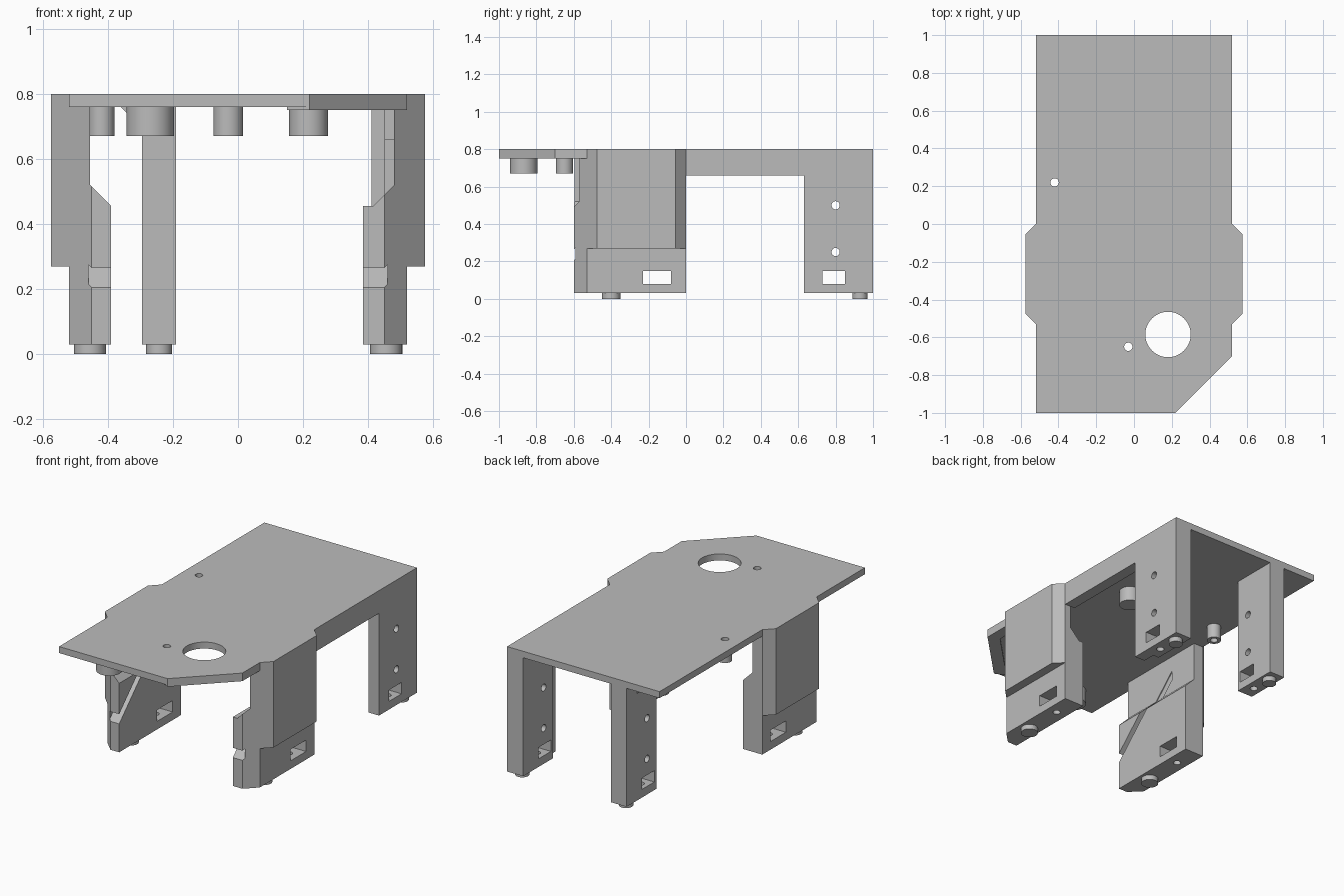
import bpy, bmesh, math
from mathutils import Vector, Matrix

if "Cube" in bpy.data.objects:
    bpy.data.objects.remove(bpy.data.objects["Cube"], do_unlink=True)

GREY = (0.5, 0.5, 0.5, 1)
mat = bpy.data.materials.new("plain grey")
mat.use_nodes = True
mat.diffuse_color = GREY
mat.node_tree.nodes["Principled BSDF"].inputs["Base Color"].default_value = GREY

TOP, UNDER, FLOOR = 0.8, 0.76, 0.03
PLACE = {
    "x": lambda a, b, t: (t, a, b),
    "y": lambda a, b, t: (a, t, b),
    "z": lambda a, b, t: (a, b, t),
}


def finish(name, bm):
    bmesh.ops.recalc_face_normals(bm, faces=bm.faces)
    mesh = bpy.data.meshes.new(name)
    bm.to_mesh(mesh)
    bm.free()
    mesh.materials.append(mat)
    obj = bpy.data.objects.new(name, mesh)
    bpy.context.collection.objects.link(obj)
    return obj


def prism(name, outline, axis, lo, hi):
    """Extrude a flat outline along an axis."""
    bm = bmesh.new()
    face = bm.faces.new([bm.verts.new(PLACE[axis](a, b, lo)) for a, b in outline])
    moved = bmesh.ops.extrude_face_region(bm, geom=[face])["geom"]
    shift = Vector(PLACE[axis](0, 0, hi - lo))
    bmesh.ops.translate(bm, vec=shift, verts=[g for g in moved if isinstance(g, bmesh.types.BMVert)])
    return finish(name, bm)


def box(name, x, y, z):
    return prism(name, [(x[0], y[0]), (x[1], y[0]), (x[1], y[1]), (x[0], y[1])], "z", *z)


def rod(name, a, b, r, axis, lo, hi, sides=40):
    ring = [(a + r * math.cos(math.tau * i / sides), b + r * math.sin(math.tau * i / sides))
            for i in range(sides)]
    return prism(name, ring, axis, lo, hi)


def boolean(obj, other, mode="DIFFERENCE"):
    mod = obj.modifiers.new("cut", "BOOLEAN")
    mod.operation, mod.object, mod.solver = mode, other, "EXACT"
    bpy.context.view_layer.objects.active = obj
    bpy.ops.object.modifier_apply(modifier=mod.name)
    bpy.data.objects.remove(other, do_unlink=True)


def smooth(obj):
    bpy.ops.object.select_all(action="DESELECT")
    obj.select_set(True)
    bpy.context.view_layer.objects.active = obj
    bpy.ops.object.shade_smooth_by_angle(angle=math.radians(25))


# Top plate with flared sides and one clipped corner
right_edge = [(0.22, -1), (0.52, -0.7), (0.52, -0.53), (0.575, -0.475), (0.575, -0.055), (0.52, 0), (0.52, 1)]
left_edge = [(-0.52, 1), (-0.52, 0), (-0.575, -0.055), (-0.575, -0.475), (-0.52, -0.53), (-0.52, -1)]
plate = prism("top_plate", right_edge + left_edge, "z", UNDER, TOP)
boolean(plate, rod("cut", 0.18, -0.585, 0.12, "z", 0.6, 1, 64))
for x, y in [(-0.42, 0.22), (-0.03, -0.65)]:
    boolean(plate, rod("cut", x, y, 0.022, "z", 0.6, 1, 24))
smooth(plate)

# Thin rim below the clipped corner
prism("corner_rim", [(0.22, -1), (0.52, -0.7), (0.52, -0.53), (0.45, -0.6), (0.45, -0.67), (0.15, -0.97)],
      "z", 0.75, UNDER)

# Round bosses below the plate
for name, x, y, r, bore in [("rear_left_boss", 0.217, 0.22, 0.06, 0), ("rear_right_boss", -0.42, 0.22, 0.04, 0.022),
                            ("front_boss", -0.03, -0.65, 0.046, 0.022), ("front_corner_boss", -0.27, -0.868, 0.073, 0)]:
    boss = rod(name, x, y, r, "z", 0.67, UNDER)
    if bore:
        boolean(boss, rod("cut", x, y, bore, "z", 0.5, 1, 24))
    smooth(boss)

# Front side walls: stepped section trimmed by a chamfered plan
ledges = {1: [(0.48, UNDER), (0.48, 0.52), (0.415, 0.455), (0.385, 0.455)],
          -1: [(0.455, UNDER), (0.455, 0.52), (0.39, 0.455)]}
for side, name in [(1, "left"), (-1, "right")]:
    inner = ledges[side]
    section = [(inner[-1][0], FLOOR), (0.52, FLOOR), (0.52, 0.27), (0.575, 0.27), (0.575, UNDER)] + inner
    plan = [(0.3, -0.6), (0.45, -0.6), (0.6, -0.45), (0.6, -0.08), (0.52, 0), (0.3, 0)]
    wall = prism(name + "_front_wall", [(side * x, z) for x, z in section], "y", -0.7, 0.1)
    boolean(wall, prism("trim", [(side * x, y) for x, y in plan], "z", -0.1, 1), "INTERSECT")
    # Diagonal groove on the inner face
    groove = [(-0.7, 0.105), (-0.2, 0.605), (-0.2, 0.665), (-0.7, 0.165)]
    boolean(wall, prism("cut", groove, "x", *sorted((side * 0.3, side * 0.46))))
    # Window and the small hole below it
    boolean(wall, box("cut", sorted((side * 0.3, side * 0.7)), (-0.23, -0.08), (0.08, 0.15)))
    boolean(wall, rod("cut", side * 0.455, -0.155, 0.022, "z", -0.1, 0.1, 24))
    smooth(wall)
    smooth(rod(name + "_front_foot", side * 0.455, -0.4, 0.049, "z", 0, FLOOR))

# Rear legs, the left one with a thinner front flange
left_plan = [(0.41, 1), (0.41, 0.71), (0.45, 0.71), (0.45, 0.63), (0.52, 0.63), (0.52, 1)]
right_plan = [(-0.295, 1), (-0.295, 0.71), (-0.19, 0.71), (-0.19, 1)]
for name, plan, x in [("left", left_plan, 0.465), ("right", right_plan, -0.243)]:
    leg = prism(name + "_rear_leg", plan, "z", FLOOR, UNDER)
    for z in (0.25, 0.5):
        boolean(leg, rod("cut", 0.8, z, 0.022, "x", -0.7, 0.7, 24))
    boolean(leg, box("cut", (-0.7, 0.7), (0.73, 0.85), (0.08, 0.15)))
    boolean(leg, rod("cut", x, 0.79, 0.022, "z", -0.1, 0.1, 24))
    smooth(leg)
    smooth(rod(name + "_rear_foot", x, 0.93, 0.04, "z", 0, FLOOR))

# Side rail joining the left wall and leg, and a gusset on the right leg
box("left_side_rail", (0.45, 0.52), (0, 0.63), (0.66, UNDER))
prism("right_leg_gusset", [(-0.36, UNDER), (-0.295, UNDER), (-0.295, 0.69)], "y", 0.71, 0.9)
